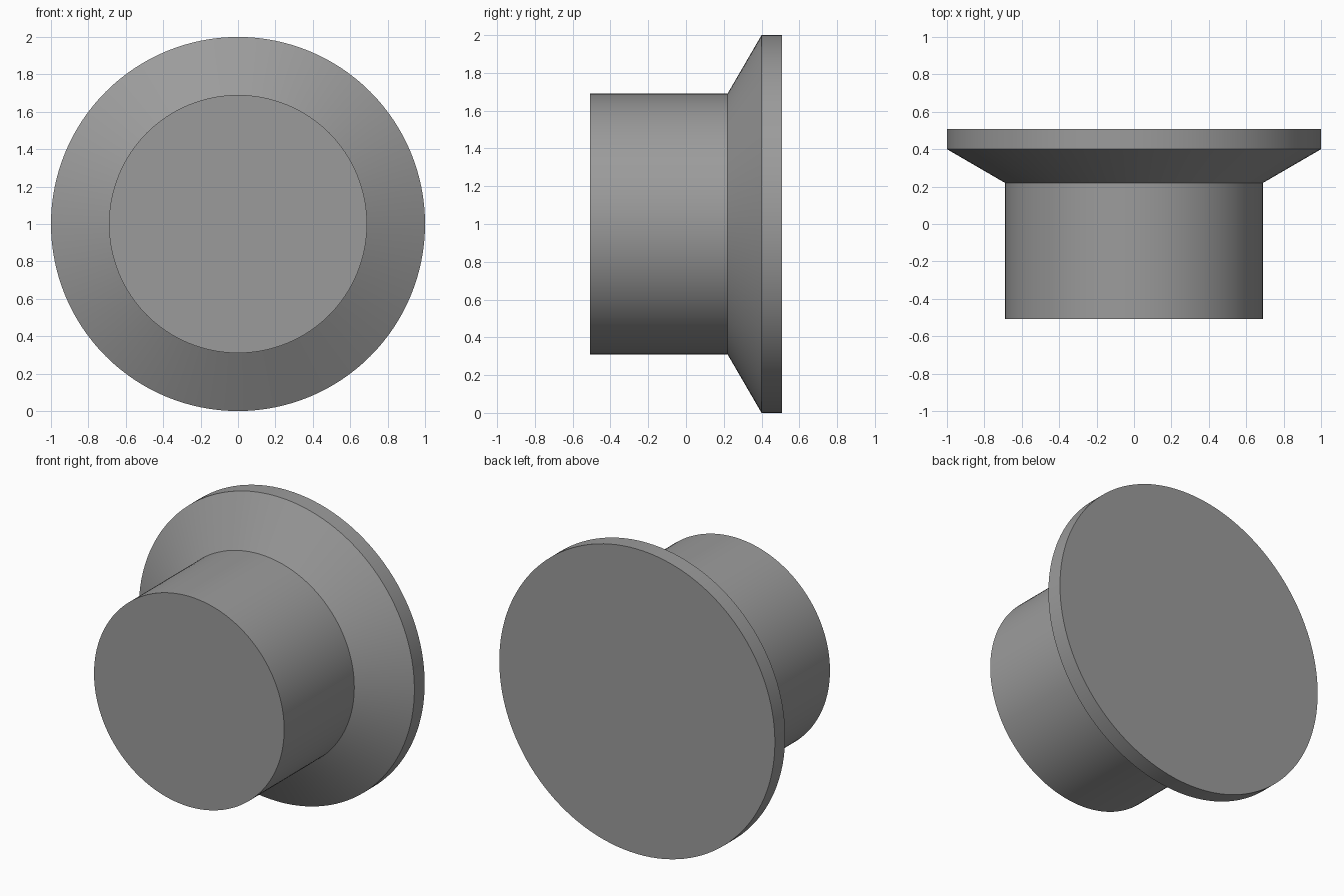
import bpy, bmesh
from math import cos, sin, pi

if "Cube" in bpy.data.objects:
    bpy.data.objects.remove(bpy.data.objects["Cube"])

SIDES = 128
# (y, radius) profile from the front plug face to the back of the flange
PROFILE = [(-0.507, 0.69), (0.22, 0.69), (0.40, 1.0), (0.507, 1.0)]


def ring(bm, y, r):
    return [bm.verts.new((r * cos(2 * pi * i / SIDES), y, 1 + r * sin(2 * pi * i / SIDES)))
            for i in range(SIDES)]


# Turned plug: cylindrical shank, conical flare and flange rim
bm = bmesh.new()
rings = [ring(bm, y, r) for y, r in PROFILE]
for a, b in zip(rings, rings[1:]):
    for i in range(SIDES):
        j = (i + 1) % SIDES
        bm.faces.new((a[i], a[j], b[j], b[i]))

# Flat end caps
bm.faces.new(rings[0])
bm.faces.new(rings[-1])
bmesh.ops.recalc_face_normals(bm, faces=bm.faces)

mesh = bpy.data.meshes.new("flanged_plug")
bm.to_mesh(mesh)
bm.free()
plug = bpy.data.objects.new("flanged_plug", mesh)
bpy.context.collection.objects.link(plug)

# Dark grey finish
grey = bpy.data.materials.new("dark_grey")
grey.diffuse_color = (0.33, 0.33, 0.33, 1)
grey.use_nodes = True
grey.node_tree.nodes["Principled BSDF"].inputs["Base Color"].default_value = grey.diffuse_color
mesh.materials.append(grey)

# Smooth round walls with crisp rims
bpy.context.view_layer.objects.active = plug
plug.select_set(True)
bpy.ops.object.shade_smooth_by_angle(angle=pi / 9)
